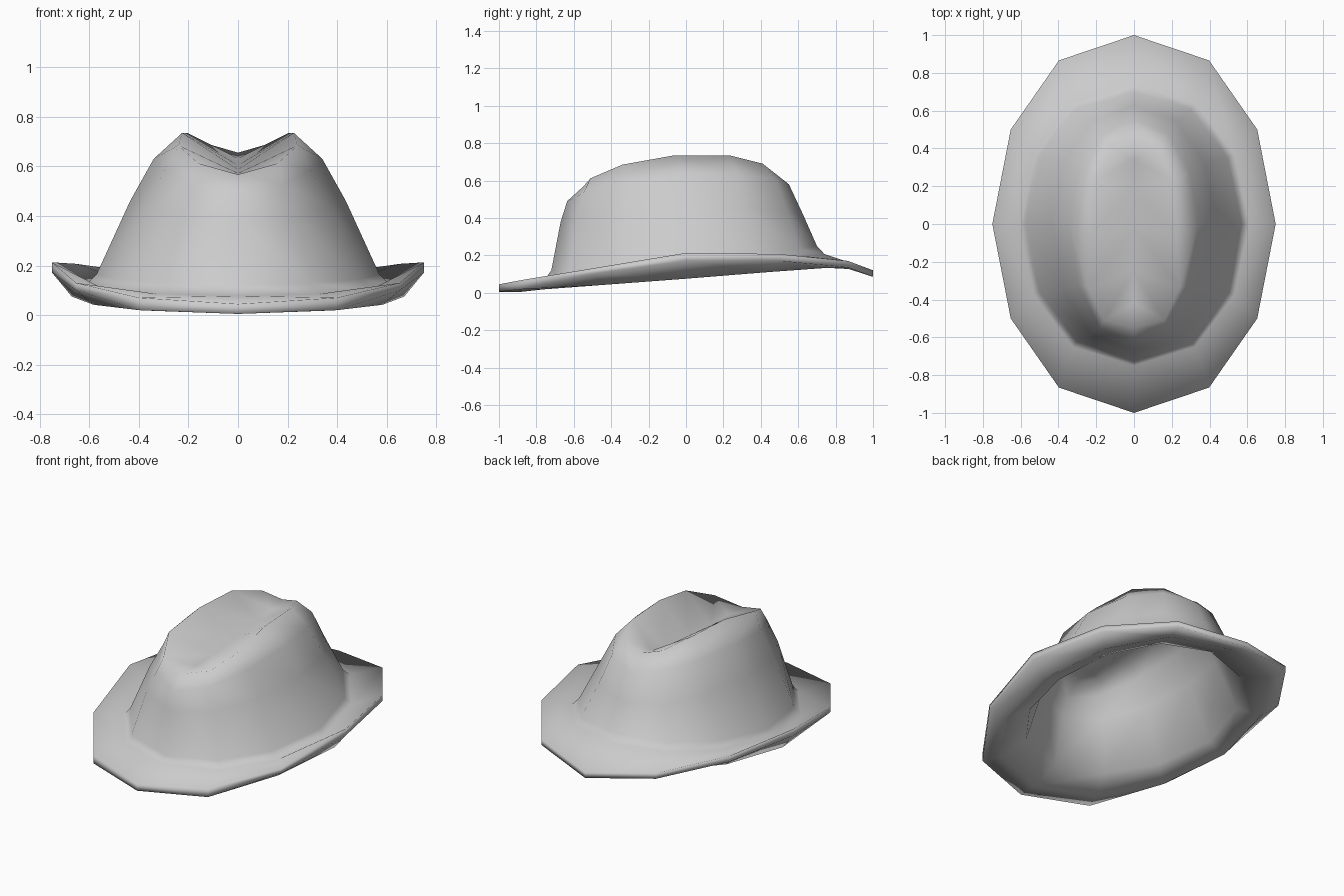
import bpy, bmesh

if "Cube" in bpy.data.objects:
    bpy.data.objects.remove(bpy.data.objects["Cube"])

UX = [0, .53, .87, 1, .87, .53, 0]          # half-ring shape, front to back
UY = [-1, -.866, -.5, 0, .5, .866, 1]


def oval(rx, front, back, zs):
    """Half of a twelve-sided ring as points from front to back."""
    return [(rx * u, (front if v < 0 else back) * abs(v) * (-1 if v < 0 else 1), z)
            for u, v, z in zip(UX, UY, zs)]


def inset(pts, s, dz):
    return [(x * s, y * s, z - dz) for x, y, z in pts]


# Crown rings: pinched rim, shoulder, middle, foot
rim = list(zip([0, .16, .24, .225, .205, .12, 0],
               [-.55, -.51, -.34, -.06, .23, .41, .44],
               [.567, .612, .685, .735, .735, .69, .655]))
shoulder = oval(.34, .635, .55, [.49, .53, .585, .63, .63, .61, .58])
middle = oval(.435, .67, .625, [.38, .40, .43, .46, .45, .43, .42])
foot = oval(.57, .72, .70, [.12, .13, .145, .165, .205, .235, .25])
# Brim rings: join, upper edge, lower edge, underside
join = oval(.61, .75, .74, [.078, .085, .10, .125, .165, .195, .207])
edge_top = oval(.75, 1, 1, [.045, .07, .13, .213, .207, .17, .12])
edge_low = oval(.75, 1, 1, [.005, .02, .10, .172, .17, .135, .085])
under = oval(.67, .88, .87, [.005, .018, .042, .075, .11, .133, .127])
valley = [(0, -.42, .567), (0, -.25, .572), (0, -.02, .587), (0, .2, .605), (0, .34, .632)]

rings = [rim, shoulder, middle, foot, join, edge_top, edge_low, under,
         inset(foot, .97, .05), inset(middle, .94, .02),
         inset(shoulder, .93, .03), inset(rim, .92, .04)]

bm = bmesh.new()
grid = [[bm.verts.new(p) for p in r] for r in rings]


def dent(row, vals):
    """Creased top between a rim and the valley line."""
    v = [bm.verts.new(p) for p in vals]
    bm.faces.new((row[0], row[1], v[0]))
    for k in range(4):
        bm.faces.new((row[k + 1], row[k + 2], v[k + 1], v[k]))
    bm.faces.new((row[5], row[6], v[4]))


for a, b in zip(grid, grid[1:]):
    for k in range(6):
        bm.faces.new((a[k], b[k], b[k + 1], a[k + 1]))
dent(grid[0], valley)
dent(grid[-1], inset(valley, .92, .04))

# Mirror the half hat and weld the centre line
geom = bm.verts[:] + bm.edges[:] + bm.faces[:]
bmesh.ops.mirror(bm, geom=geom, axis='X', merge_dist=0.0005)
bmesh.ops.remove_doubles(bm, verts=bm.verts[:], dist=0.0005)
bmesh.ops.recalc_face_normals(bm, faces=bm.faces[:])
for f in bm.faces:
    f.smooth = True
mesh = bpy.data.meshes.new("hat")
bm.to_mesh(mesh)
bm.free()
hat = bpy.data.objects.new("hat", mesh)
bpy.context.collection.objects.link(hat)
